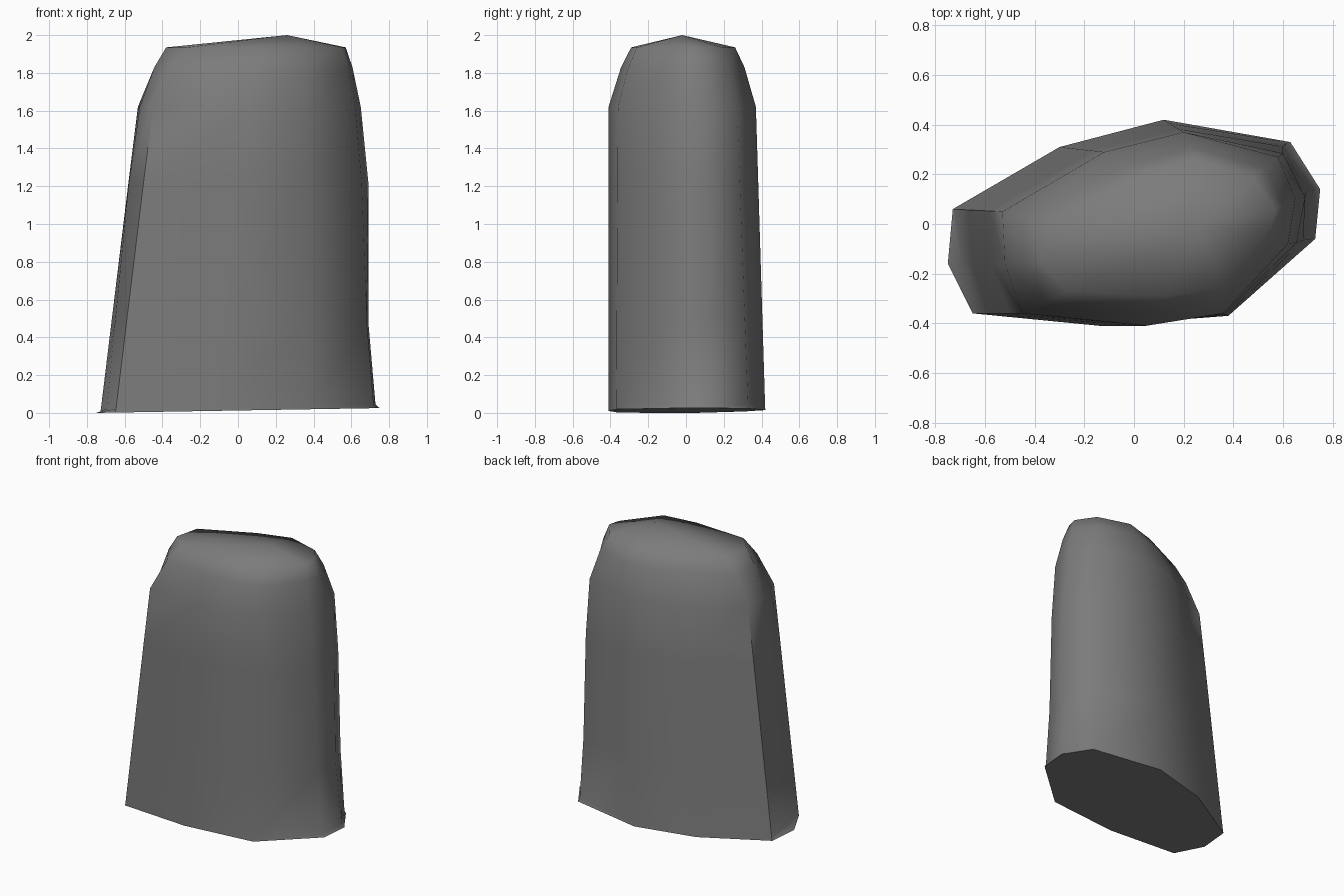
import bpy
import bmesh
from mathutils import Vector

# Remove the default cube
default_cube = bpy.data.objects.get("Cube")
if default_cube:
    bpy.data.objects.remove(default_cube, do_unlink=True)

# Stone colour
stone_grey = bpy.data.materials.new("stone_grey")
stone_colour = (0.2, 0.2, 0.2, 1)
stone_grey.use_nodes = True
stone_grey.diffuse_color = stone_colour
for node in stone_grey.node_tree.nodes:
    if node.type == "BSDF_PRINCIPLED":
        node.inputs["Base Color"].default_value = stone_colour
        node.inputs["Roughness"].default_value = 0.9

# Ten-sided outlines, counter-clockwise from the middle of the narrow -x end
foot_outline = [(-.75, -.16), (-.65, -.36), (-.14, -.41), (.38, -.37), (.73, -.06),
                (.75, .14), (.63, .33), (.12, .42), (-.3, .31), (-.73, .06)]
shoulder_outline = [(-.52, -.16), (-.45, -.36), (.05, -.41), (.36, -.36), (.62, -.08),
                    (.65, .1), (.58, .27), (.2, .37), (-.12, .29), (-.53, .05)]
crown_outline = [(-.38, -.15), (-.27, -.27), (.12, -.29), (.36, -.26), (.55, -.02),
                 (.57, .06), (.48, .19), (.25, .26), (.02, .19), (-.34, .02)]

NARROW_END, WIDE_END = 0, 5


def blend(start, end, amount):
    return [Vector(a).lerp(Vector(b), amount) for a, b in zip(start, end)]


def add_ring(bm, outline, height, narrow_inset=0, wide_inset=0, tilt=0):
    """Add one loop of vertices, hollowing the two end panels by their insets."""
    points = [Vector(p) for p in outline]
    points[NARROW_END].x += narrow_inset
    points[WIDE_END].x -= wide_inset
    for neighbour in (WIDE_END - 1, WIDE_END + 1):
        points[neighbour].x -= wide_inset * 0.5
    return [bm.verts.new((p.x, p.y, height + tilt * (p.x + 0.75))) for p in points]


def bridge(bm, lower, upper):
    count = len(lower)
    for i in range(count):
        j = (i + 1) % count
        bm.faces.new((lower[i], lower[j], upper[j], upper[i]))


def build_standing_stone():
    bm = bmesh.new()
    rings = [
        # Slightly tilted foot with shallow ledges at both ends
        add_ring(bm, foot_outline, 0, tilt=0.017),
        add_ring(bm, blend(foot_outline, shoulder_outline, 0.02), 0.02, 0.05, 0.02, 0.017),
        # Tapering body
        add_ring(bm, blend(foot_outline, shoulder_outline, 0.3), 0.48, 0.03, 0.03),
        add_ring(bm, blend(foot_outline, shoulder_outline, 0.75), 1.22, 0, -0.015),
        add_ring(bm, shoulder_outline, 1.62),
        # Rounded shoulder up to the crown
        add_ring(bm, blend(shoulder_outline, crown_outline, 0.55), 1.83),
        add_ring(bm, crown_outline, 1.935),
    ]
    for lower, upper in zip(rings, rings[1:]):
        bridge(bm, lower, upper)
    bm.faces.new(list(reversed(rings[0])))

    # Low peaked crown
    peak = bm.verts.new((0.26, -0.02, 2))
    crown = rings[-1]
    for i, vert in enumerate(crown):
        bm.faces.new((vert, crown[(i + 1) % len(crown)], peak))

    bmesh.ops.recalc_face_normals(bm, faces=bm.faces)
    mesh = bpy.data.meshes.new("standing_stone")
    bm.to_mesh(mesh)
    bm.free()
    mesh.materials.append(stone_grey)
    stone = bpy.data.objects.new("standing_stone", mesh)
    bpy.context.collection.objects.link(stone)
    return stone


# Smooth the broad faces and keep the foot edge crisp
stone = build_standing_stone()
bpy.ops.object.select_all(action="DESELECT")
stone.select_set(True)
bpy.context.view_layer.objects.active = stone
bpy.ops.object.shade_smooth_by_angle(angle=1.05)
